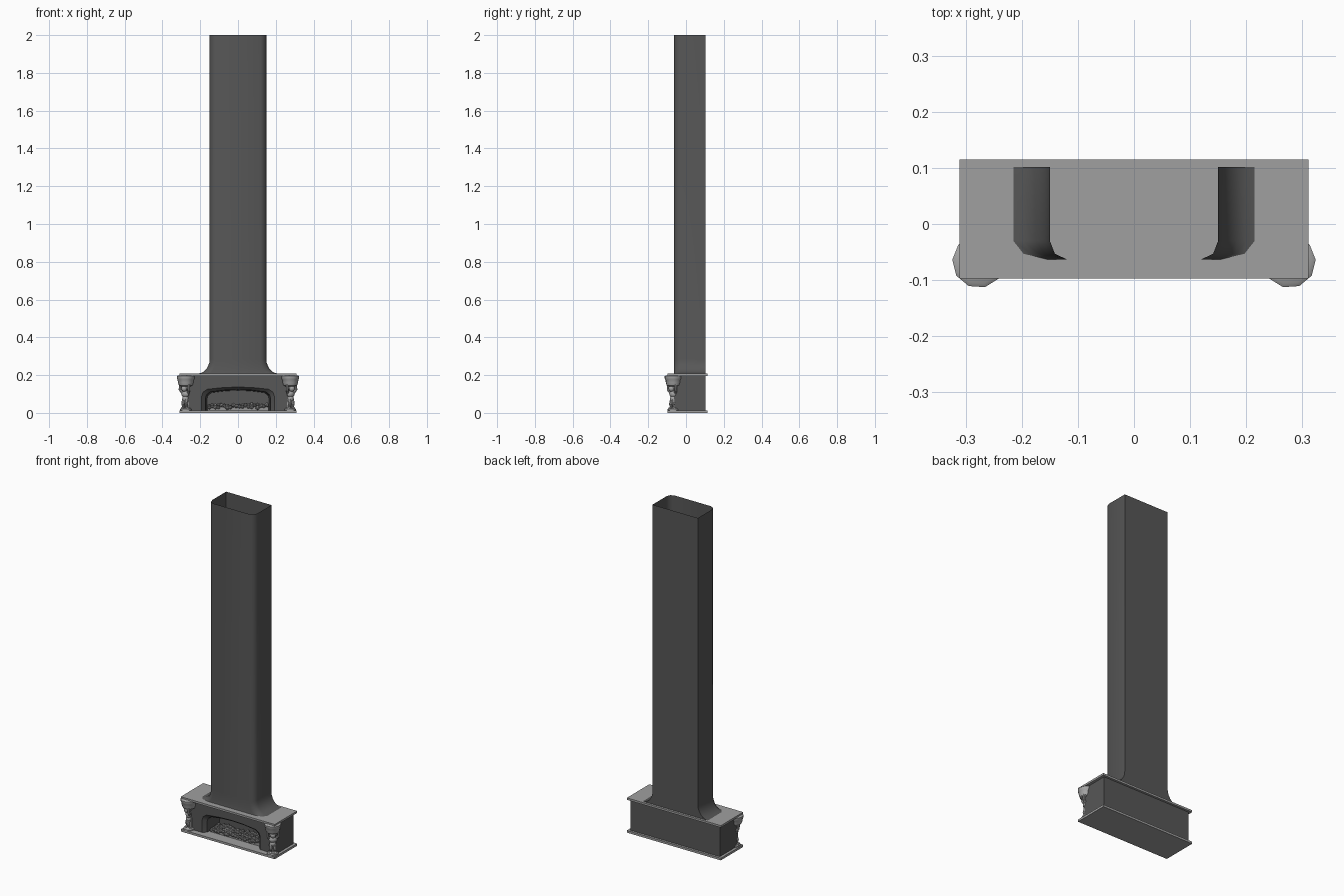
import bpy, bmesh, math, random
from mathutils import Vector, Matrix

if "Cube" in bpy.data.objects:
    bpy.data.objects.remove(bpy.data.objects["Cube"])

random.seed(4)


def material(name, v):
    m = bpy.data.materials.new(name)
    m.diffuse_color = (v, v, v, 1)
    m.use_nodes = True
    m.node_tree.nodes["Principled BSDF"].inputs["Base Color"].default_value = m.diffuse_color
    return m


DARK = material("dark stone", 0.095)
STONE = material("grey stone", 0.35)
CARVED = material("carved stone", 0.38)
COAL = material("ash grey", 0.30)


def finish(name, bm, mat, smooth=None):
    bmesh.ops.recalc_face_normals(bm, faces=bm.faces)
    me = bpy.data.meshes.new(name)
    bm.to_mesh(me)
    bm.free()
    me.materials.append(mat)
    ob = bpy.data.objects.new(name, me)
    bpy.context.collection.objects.link(ob)
    if smooth:
        bpy.ops.object.select_all(action='DESELECT')
        ob.select_set(True)
        bpy.context.view_layer.objects.active = ob
        bpy.ops.object.shade_smooth_by_angle(angle=math.radians(smooth))
    return ob


def box(bm, lo, hi):
    lo, hi = Vector(lo), Vector(hi)
    s = hi - lo
    bmesh.ops.create_cube(bm, size=1, matrix=Matrix.Translation((lo + hi) / 2) @ Matrix.Diagonal((*s, 1)))


def loft(bm, rings, closed=True):
    vs = [[bm.verts.new(p) for p in r] for r in rings]
    n = len(vs[0])
    for a, b in zip(vs, vs[1:]):
        for i in range(n if closed else n - 1):
            j = (i + 1) % n
            bm.faces.new((a[i], a[j], b[j], b[i]))
    return vs


# Hearth slab and mantel shelf
for name, z0, z1 in (("hearth_slab", 0, 0.013), ("mantel_shelf", 0.196, 0.208)):
    bm = bmesh.new()
    box(bm, (-0.311, -0.097, z0), (0.311, 0.115, z1))
    finish(name, bm, STONE)

# Chimney: open flue, chamfered front corners, sides flaring at the foot
bm = bmesh.new()
rings = []
levels = [(0.215 - 0.065 * math.sin(t), 0.285 - 0.077 * math.cos(t))
          for t in [i * math.pi / 12 for i in range(7)]] + [(0.15, 2.0)]
for w, z in levels:
    c = 0.12 + (w - 0.15) * 0.54
    half = [(c, -0.063), (w - (w - c) * 0.3, -0.053), (w, -0.03), (w, 0.102)]
    rings.append([(x, y, z) for x, y in half] + [(-x, y, z) for x, y in reversed(half)])
loft(bm, rings)
finish("chimney", bm, DARK, 50)

# Fireplace body with an arched opening, splayed reveal and recessed firebox
FRONT, BACK, Z0, Z1, W = -0.064, 0.102, 0.012, 0.198, 0.295
half = [(0.192, Z0), (0.192, 0.09), (0.185, 0.11), (0.163, 0.125), (0.08, 0.134)]
arch = half + [(0, 0.137)] + [(-x, z) for x, z in reversed(half)]


def arch_ring(y, sx, drop):
    return [(x * sx, y, z if z == Z0 else z - drop) for x, z in arch]


bm = bmesh.new()
rows = loft(bm, [arch_ring(FRONT, 1, 0), arch_ring(-0.045, 0.9, 0.014), arch_ring(0.06, 0.86, 0.018)], False)
bm.faces.new(rows[-1])
outer = [(W, Z0), (W, Z1), (-W, Z1), (-W, Z0)]
f = [bm.verts.new((x, FRONT, z)) for x, z in outer]
b = [bm.verts.new((x, BACK, z)) for x, z in outer]
bm.faces.new(f + rows[0][::-1])
for i in range(3):
    bm.faces.new((f[i], f[i + 1], b[i + 1], b[i]))
bm.faces.new(b)
finish("fireplace_body", bm, DARK, 25)

# Bed of coals in the firebox
bm = bmesh.new()
for row, y in enumerate((-0.035, -0.015, 0.01, 0.035)):
    for i in range(20):
        x = -0.152 + 0.016 * i
        r = random.uniform(0.009, 0.013)
        m = Matrix.Translation((x, y, 0.03 + random.uniform(-0.004, 0.014))) @ \
            Matrix.Rotation(random.uniform(0, 3), 4, Vector((1, random.random(), 1)))
        bmesh.ops.create_icosphere(bm, subdivisions=1, radius=r, matrix=m)
box(bm, (-0.162, -0.03, 0.012), (0.162, 0.045, 0.032))
finish("coal_bed", bm, COAL)


# Carved figures carrying baskets, turned diagonally outward at the front corners
def ball(bm, c, s):
    bmesh.ops.create_uvsphere(bm, u_segments=12, v_segments=8, radius=1,
                              matrix=Matrix.Translation(c) @ Matrix.Diagonal((*s, 1)))


def limb(bm, a, b, r1, r2):
    a, b = Vector(a), Vector(b)
    d = b - a
    m = Matrix.Translation((a + b) / 2) @ d.to_track_quat('Z', 'Y').to_matrix().to_4x4()
    bmesh.ops.create_cone(bm, cap_ends=True, segments=8, radius1=r1, radius2=r2, depth=d.length, matrix=m)


def lathe(bm, prof, n=10):
    rings = [[(r * math.cos(2 * math.pi * i / n), r * math.sin(2 * math.pi * i / n), z)
              for i in range(n)] for r, z in prof]
    vs = loft(bm, rings)
    bm.faces.new(vs[0])
    bm.faces.new(vs[-1])


for side, label in ((-1, "left"), (1, "right")):
    bm = bmesh.new()
    # basket capital and plinth
    lathe(bm, [(0.022, 0.138), (0.036, 0.146), (0.041, 0.16), (0.043, 0.176),
               (0.047, 0.182), (0.047, 0.194), (0.04, 0.199)])
    lathe(bm, [(0.031, 0.012), (0.031, 0.02), (0.025, 0.025)])
    # head, hair and torso
    ball(bm, (0, -0.012, 0.13), (0.016, 0.017, 0.018))
    ball(bm, (0, -0.003, 0.134), (0.021, 0.018, 0.014))
    ball(bm, (0, -0.003, 0.1), (0.023, 0.016, 0.019))
    ball(bm, (0, -0.002, 0.075), (0.018, 0.015, 0.018))
    for s in (-1, 1):
        # raised arms, legs and feet
        limb(bm, (s * 0.02, -0.003, 0.108), (s * 0.031, -0.01, 0.122), 0.008, 0.007)
        limb(bm, (s * 0.031, -0.01, 0.12), (s * 0.03, -0.01, 0.15), 0.007, 0.006)
        limb(bm, (s * 0.009, -0.002, 0.072), (s * 0.011, -0.011, 0.046), 0.011, 0.008)
        limb(bm, (s * 0.011, -0.011, 0.048), (s * 0.012, 0, 0.02), 0.008, 0.006)
        ball(bm, (s * 0.013, -0.008, 0.025), (0.008, 0.014, 0.006))
    # draped cloth behind the legs
    limb(bm, (0, 0.01, 0.085), (0, 0.012, 0.02), 0.014, 0.012)
    bm.transform(Matrix.Translation((side * 0.277, -0.067, 0)) @
                 Matrix.Rotation(side * math.radians(40), 4, 'Z'))
    finish(label + "_carved_figure", bm, CARVED, 40)
